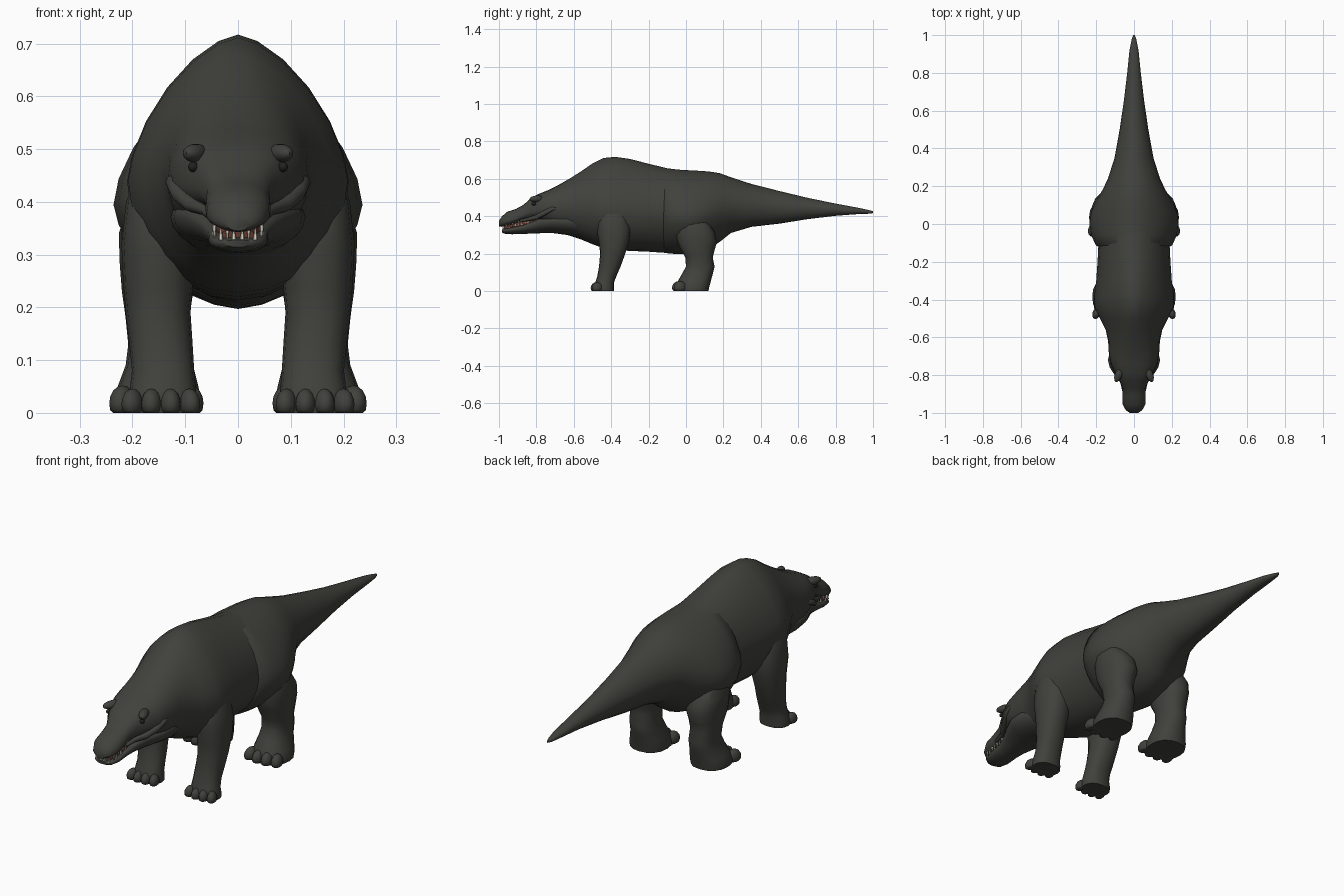
import bpy, bmesh, math
from mathutils import Vector


def material(name, rgb):
    m = bpy.data.materials.new(name)
    m.diffuse_color = (*rgb, 1)
    return m


HIDE = material("dark_hide", (0.052, 0.053, 0.045))
EYE = material("eye_black", (0.015, 0.015, 0.013))
GUM = material("gum_red", (0.13, 0.04, 0.03))
TOOTH = material("tooth_ivory", (0.65, 0.62, 0.52))


def finish(name, bm, mat, angle=50):
    bmesh.ops.recalc_face_normals(bm, faces=bm.faces)
    me = bpy.data.meshes.new(name)
    bm.to_mesh(me)
    bm.free()
    me.materials.append(mat)
    ob = bpy.data.objects.new(name, me)
    bpy.context.collection.objects.link(ob)
    bpy.ops.object.select_all(action='DESELECT')
    ob.select_set(True)
    bpy.context.view_layer.objects.active = ob
    bpy.ops.object.shade_smooth_by_angle(angle=math.radians(angle))
    return ob


def loft(name, rings, mat, angle=50):
    bm = bmesh.new()
    rows = [[bm.verts.new(p) for p in r] for r in rings]
    n = len(rows[0])
    for a, b in zip(rows, rows[1:]):
        for i in range(n):
            j = (i + 1) % n
            bm.faces.new((a[i], a[j], b[j], b[i]))
    bm.faces.new(rows[0])
    bm.faces.new(rows[-1])
    return finish(name, bm, mat, angle)


def power(v, n):
    return math.copysign(abs(v) ** (2 / n), v)


def body_ring(y, zb, zt, w, mid, nt=2.0, nb=2.0, n=24):
    """Cross-section facing along y; mid is the fraction of height that is widest."""
    zm = zb + (zt - zb) * mid
    pts = []
    for i in range(n):
        a = 2 * math.pi * i / n
        c, s = math.cos(a), math.sin(a)
        e = nt if s >= 0 else nb
        pts.append((w * power(c, e), y, zm + power(s, e) * ((zt - zm) if s >= 0 else (zm - zb))))
    return pts


def leg_ring(z, x0, x1, y0, y1, tilt=0.0, n=16):
    """Horizontal cross-section; tilt raises the back edge."""
    pts = []
    for i in range(n):
        a = 2 * math.pi * i / n
        c, s = power(math.cos(a), 2.3), power(math.sin(a), 2.3)
        pts.append(((x0 + x1) / 2 + c * (x1 - x0) / 2,
                    (y0 + y1) / 2 + s * (y1 - y0) / 2, z + tilt * s))
    return pts


def mirrored(side, rings):
    return [[(side * x, y, z) for x, y, z in r] for r in rings]


def blob(name, loc, size, mat, floor=None, yaw=0.0):
    bm = bmesh.new()
    bmesh.ops.create_uvsphere(bm, u_segments=12, v_segments=8, radius=1)
    ca, sa = math.cos(yaw), math.sin(yaw)
    for v in bm.verts:
        p = Vector((v.co.x * size[0], v.co.y * size[1], v.co.z * size[2]))
        v.co = Vector((p.x * ca - p.y * sa, p.x * sa + p.y * ca, p.z)) + Vector(loc)
        if floor is not None:
            v.co.z = max(v.co.z, floor)
    return finish(name, bm, mat)


# Skull, neck, trunk, down to the hips
loft("head_and_trunk", [body_ring(*s) for s in (
    (-1.0, .345, .375, .022, .5),
    (-.985, .343, .398, .044, .4),
    (-.955, .347, .424, .060, .35, 2.2),
    (-.91, .360, .438, .062, .35, 2.3),
    (-.87, .372, .460, .060, .4, 2.5),
    (-.83, .378, .495, .078, .4, 2.9),
    (-.79, .375, .518, .100, .4, 2.7),
    (-.74, .350, .538, .124, .45, 2.4),
    (-.69, .315, .562, .133, .5, 2.2),
    (-.62, .295, .602, .137, .5, 2.0),
    (-.56, .275, .640, .150, .5, 1.8),
    (-.50, .250, .682, .180, .46, 1.6),
    (-.44, .228, .711, .208, .44, 1.55),
    (-.38, .220, .717, .210, .44, 1.55),
    (-.30, .214, .706, .200, .44, 1.6),
    (-.20, .210, .680, .193, .46, 1.7, 1.8),
    (-.10, .203, .656, .188, .47, 1.8, 1.7),
    (0.0, .200, .643, .185, .48, 1.8, 1.6))], HIDE)

# Hips and tail, overlapping the trunk with a raised fold
loft("hips_and_tail", [body_ring(*s) for s in (
    (-.125, .215, .645, .180, .45, 1.7, 1.7),
    (-.112, .203, .656, .203, .45, 1.7, 1.7),
    (-.06, .198, .650, .226, .45, 1.65, 1.65),
    (0.0, .197, .646, .236, .44, 1.65, 1.65),
    (.06, .207, .643, .228, .44, 1.65, 1.65),
    (.12, .224, .639, .203, .46, 1.7, 1.7),
    (.18, .262, .630, .167, .48, 1.8, 1.8),
    (.24, .310, .608, .138, .5, 1.8, 1.8),
    (.35, .343, .572, .103, .5, 1.8),
    (.50, .360, .534, .076, .5, 1.8),
    (.65, .384, .498, .054, .5, 1.8),
    (.80, .402, .467, .036, .5),
    (.92, .411, .445, .024, .5),
    (.98, .413, .432, .012, .5),
    (1.0, .416, .426, .004, .5))], HIDE)

# Lower jaw
loft("lower_jaw", [body_ring(*s) for s in (
    (-.985, .314, .328, .025, .6),
    (-.97, .306, .333, .045, .6, 3),
    (-.93, .303, .340, .056, .65, 3),
    (-.87, .305, .355, .057, .65, 3),
    (-.82, .307, .373, .070, .7, 3),
    (-.77, .309, .395, .094, .7, 2.5),
    (-.71, .309, .410, .122, .65),
    (-.64, .300, .420, .128, .6),
    (-.58, .290, .420, .115, .6))], HIDE)

# Inside of the mouth
loft("mouth_lining", [body_ring(*s) for s in (
    (-.972, .325, .348, .030, .5, 3, 3),
    (-.90, .335, .368, .042, .5, 3, 3),
    (-.80, .350, .395, .050, .5, 3, 3))], GUM)

# Teeth along both sides of the jaws
bm = bmesh.new()
for side in (-1, 1):
    for i in range(11):
        t = i / 10
        y = -.978 + .135 * max(0, t - .2) / .8
        x = side * (.008 + .037 * min(1, t / .3))
        z = .340 + (y + .978) * .25
        res = bmesh.ops.create_cone(bm, segments=5, radius1=.005, radius2=.001,
                                    depth=.024, cap_ends=True)
        flip = -1 if i % 2 else 1
        for v in res["verts"]:
            v.co = Vector((x + v.co.x, y + v.co.y, z + v.co.z * flip))
finish("teeth", bm, TOOTH)

for side, tag in ((-1, "left"), (1, "right")):
    # Curled lip from snout to cheek
    path = [(.054, -.89, .374, .007), (.062, -.84, .384, .010), (.088, -.80, .394, .014),
            (.112, -.76, .416, .016), (.124, -.72, .437, .014), (.127, -.69, .443, .004)]
    loft("lip_" + tag, mirrored(side, [[(x + r * math.cos(a * math.pi / 4), y,
         z + r * math.sin(a * math.pi / 4)) for a in range(8)] for x, y, z, r in path]), HIDE)
    # Brow and eye
    blob("brow_" + tag, (side * .080, -.795, .492), (.020, .045, .018), HIDE, yaw=side * .4)
    blob("eye_" + tag, (side * .084, -.812, .466), (.010, .014, .010), EYE, yaw=side * .4)

    # Front leg with shoulder
    loft("front_leg_" + tag, mirrored(side, [leg_ring(*r) for r in (
        (.46, .11, .190, -.44, -.33),
        (.40, .09, .212, -.47, -.31),
        (.32, .08, .221, -.475, -.295, .01),
        (.25, .085, .218, -.462, -.305, .01),
        (.19, .090, .213, -.460, -.328),
        (.13, .086, .206, -.465, -.350),
        (.08, .083, .201, -.474, -.372),
        (.045, .080, .205, -.485, -.385),
        (.015, .076, .212, -.492, -.384),
        (0, .078, .210, -.490, -.386))]), HIDE)
    # Hind leg: broad thigh, bent knee, swept-back hock
    loft("hind_leg_" + tag, mirrored(side, [leg_ring(*r) for r in (
        (.40, .10, .205, -.02, .12, -.03),
        (.34, .08, .226, -.050, .155, -.03),
        (.28, .075, .224, -.055, .165, -.02),
        (.23, .085, .220, -.040, .152, -.015),
        (.18, .092, .213, -.004, .143),
        (.13, .090, .208, .000, .153),
        (.09, .085, .213, -.022, .143),
        (.05, .075, .228, -.045, .132),
        (.02, .070, .238, -.055, .124),
        (0, .072, .236, -.053, .120))]), HIDE)
    # Toes
    for i in range(4):
        yaw = side * (i - 1.4) * .18
        blob(f"front_toe_{tag}_{i + 1}", (side * (.092 + .036 * i), -.483 + .006 * abs(i - 1.5), .016),
             (.020, .030, .030), HIDE, 0, yaw)
        blob(f"hind_toe_{tag}_{i + 1}", (side * (.090 + .043 * i), -.043 + .008 * abs(i - 1.5), .018),
             (.024, .036, .034), HIDE, 0, yaw)
